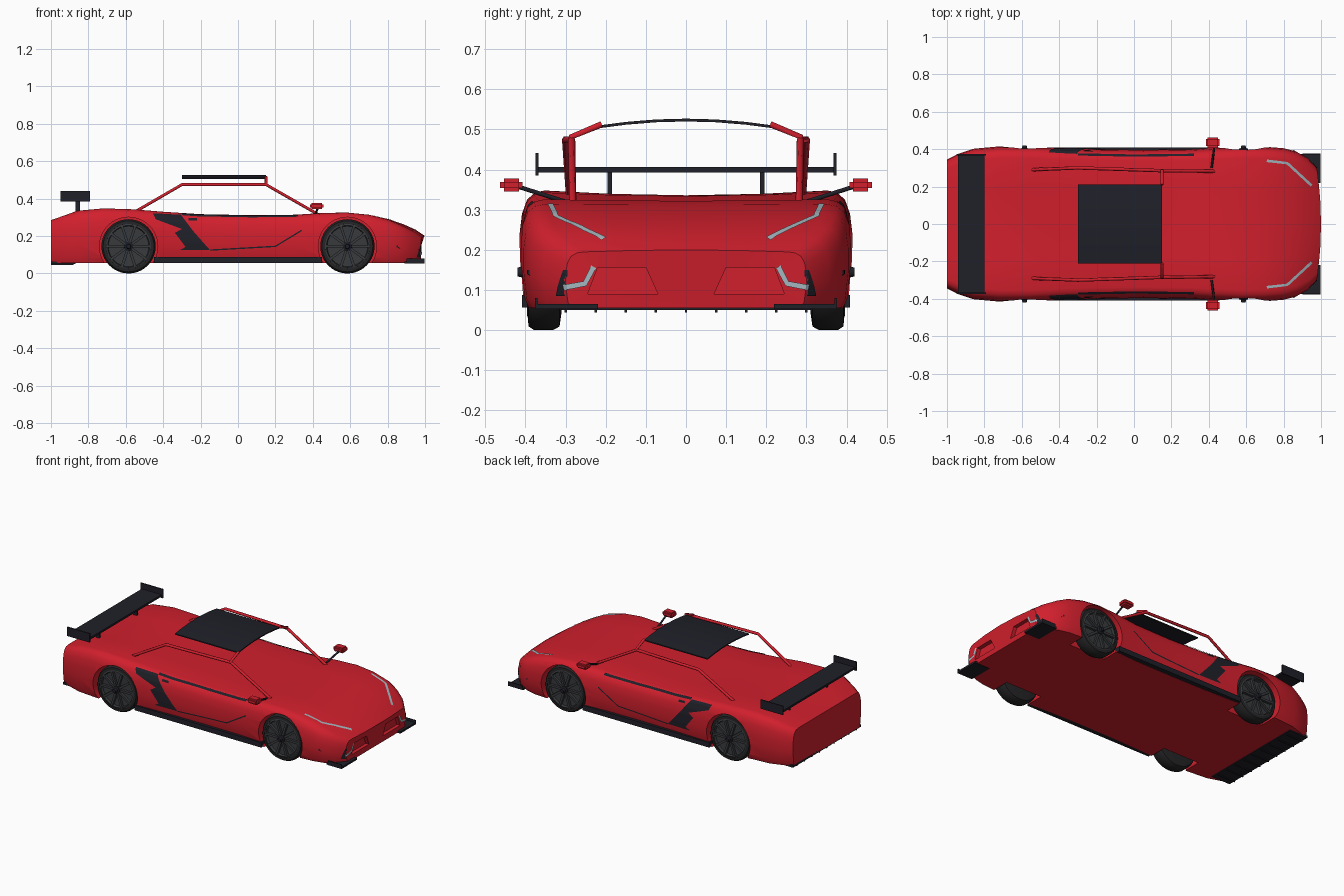
import bpy, bmesh, math
from mathutils import Vector, Matrix
from mathutils.bvhtree import BVHTree

if "Cube" in bpy.data.objects:
    bpy.data.objects.remove(bpy.data.objects["Cube"])


def material(name, rgb):
    m = bpy.data.materials.new(name)
    m.use_nodes = True
    m.diffuse_color = (*rgb, 1)
    m.node_tree.nodes["Principled BSDF"].inputs["Base Color"].default_value = (*rgb, 1)
    return m


RED = material("red paint", (0.64, 0.014, 0.026))
BLACK = material("black trim", (0.014, 0.014, 0.022))
RUBBER = material("tyre rubber", (0.018, 0.018, 0.02))
GREY = material("wheel grey", (0.04, 0.042, 0.046))
LAMP = material("lamp glass", (0.38, 0.48, 0.53))


def finish(name, bm, mat, smooth=None):
    bmesh.ops.recalc_face_normals(bm, faces=bm.faces)
    mesh = bpy.data.meshes.new(name)
    bm.to_mesh(mesh)
    bm.free()
    ob = bpy.data.objects.new(name, mesh)
    bpy.context.collection.objects.link(ob)
    mesh.materials.append(mat)
    if smooth:
        smooth_shade(ob, smooth)
    return ob


def smooth_shade(ob, angle):
    bpy.ops.object.select_all(action="DESELECT")
    ob.select_set(True)
    bpy.context.view_layer.objects.active = ob
    bpy.ops.object.shade_smooth_by_angle(angle=math.radians(angle))


def loft(name, sections, mat, smooth=None):
    """Skin closed loops of points and cap both ends."""
    bm = bmesh.new()
    loops = [[bm.verts.new(p) for p in s] for s in sections]
    n = len(loops[0])
    for a, b in zip(loops, loops[1:]):
        for i in range(n):
            j = (i + 1) % n
            bm.faces.new((a[i], a[j], b[j], b[i]))
    bm.faces.new(loops[0])
    bm.faces.new(loops[-1])
    return finish(name, bm, mat, smooth)


def box(name, lo, hi, mat, bevel=0):
    lo, hi = Vector(lo), Vector(hi)
    bm = bmesh.new()
    bmesh.ops.create_cube(bm, size=1)
    bmesh.ops.scale(bm, vec=hi - lo, verts=bm.verts)
    bmesh.ops.translate(bm, vec=(lo + hi) / 2, verts=bm.verts)
    if bevel:
        bmesh.ops.bevel(bm, geom=bm.edges[:], offset=bevel, segments=2, affect="EDGES")
    return finish(name, bm, mat, 40 if bevel else None)


def tube(name, points, radius, mat):
    cu = bpy.data.curves.new(name, "CURVE")
    cu.dimensions = "3D"
    cu.bevel_depth, cu.bevel_resolution, cu.use_fill_caps = radius, 1, True
    sp = cu.splines.new("POLY")
    sp.points.add(len(points) - 1)
    for p, co in zip(sp.points, points):
        p.co = (*co, 1)
    cu.materials.append(mat)
    bpy.context.collection.objects.link(bpy.data.objects.new(name, cu))


# Body: x, half width, edge height, centre height
stations = [(-1, .345, .285, .285), (-.94, .375, .306, .304), (-.86, .402, .335, .326),
            (-.72, .415, .348, .336), (-.56, .415, .343, .334), (-.4, .406, .33, .324),
            (-.2, .399, .317, .314), (.05, .396, .312, .312), (.3, .399, .314, .314),
            (.45, .409, .323, .32), (.58, .415, .326, .322), (.7, .413, .314, .312),
            (.8, .405, .29, .292), (.88, .388, .26, .265), (.95, .355, .228, .234),
            (1, .3, .195, .2)]
# Half section: height fraction, width fraction
profile = [(0, .95), (.1, .98), (.4, 1), (.62, 1), (.8, .985), (.92, .955), (.98, .91), (1, .85)]
FLOOR = .055


def body_section(x, w, edge, mid):
    half = [(w * k, FLOOR + f * (edge - FLOOR)) for f, k in profile]
    half.append((w * .45, mid * .7 + edge * .3))
    ring = half + [(0, mid)] + [(-y, z) for y, z in reversed(half)]
    bend = max(0, (x - .8) / .2) * .25
    return [(x - bend * y * y, y, z) for y, z in ring]


body = loft("body", [body_section(*s) for s in stations], RED)
surface = BVHTree.FromObject(body, bpy.context.evaluated_depsgraph_get())

# Recess cutters for wheel wells and nose intakes
WHEEL_X, WHEEL_Z = .585, .145


def ring(r, x, y, z, n=40):
    return [(x + r * math.cos(i * math.tau / n), y, z + r * math.sin(i * math.tau / n)) for i in range(n)]


cutters = []
for s in (1, -1):
    for x in (WHEEL_X, -WHEEL_X):
        cutters.append(loft("well_cutter", [ring(.156, x, s * y, WHEEL_Z) for y in (.28, .5)], RED))
    shape = [(.07, .09), (.1, .156), (.22, .156), (.245, .09)]
    cutters.append(loft("intake_cutter", [[(x, s * y, z) for y, z in shape] for x in (.955, 1.1)], RED))
bpy.context.view_layer.objects.active = body
for c in cutters:
    mod = body.modifiers.new("cut", "BOOLEAN")
    mod.operation, mod.solver, mod.object = "DIFFERENCE", "EXACT", c
    bpy.ops.object.modifier_apply(modifier=mod.name)
    bpy.data.objects.remove(c)
smooth_shade(body, 32)


# Thin plates laid on the body, on both sides of the car
def ribbon(points, width):
    pts = [Vector(p) for p in points]
    left, right = [], []
    for i, p in enumerate(pts):
        d = (pts[min(i + 1, len(pts) - 1)] - pts[max(i - 1, 0)]).normalized()
        n = Vector((-d.y, d.x)) * width / 2
        left.append(p + n)
        right.append(p - n)
    return left + right[::-1]


def plate(name, outline, mat, facing):
    for s, side in ((1, "left"), (-1, "right")):
        bm = bmesh.new()
        bm.faces.new([bm.verts.new((a, b, 0)) for a, b in outline])
        bmesh.ops.triangulate(bm, faces=bm.faces[:])
        bmesh.ops.subdivide_edges(bm, edges=bm.edges[:], cuts=7, use_grid_fill=True)
        for v in bm.verts:
            a, b = v.co.x, v.co.y
            start, ray = {"side": ((a, s * 2, b), (0, -s, 0)),
                          "top": ((a, s * b, 2), (0, 0, -1)),
                          "nose": ((2, s * a, b), (-1, 0, 0))}[facing]
            ray = Vector(ray)
            hit = surface.ray_cast(Vector(start), ray)[0]
            if hit is None:
                hit = surface.find_nearest(Vector(start) + ray * 1.1)[0]
            v.co = hit - ray * .004
        finish(side + "_" + name, bm, mat)


plate("side_vent", [(-.455, .322), (-.305, .314), (-.24, .227), (-.15, .125), (-.31, .125),
                    (-.28, .142), (-.337, .217), (-.3, .238), (-.44, .29)], BLACK, "side")
plate("door_seam", ribbon([(-.15, .125), (.2, .145), (.34, .23)], .007), BLACK, "side")
plate("door_handle", ribbon([(-.265, .291), (-.22, .289)], .013), BLACK, "side")
plate("window_sill", ribbon([(-.3, .372), (0, .366), (.32, .37)], .012), BLACK, "top")
plate("headlight", ribbon([(.71, .338), (.82, .325), (.95, .205)], .014), LAMP, "top")
plate("fog_lamp", ribbon([(.23, .158), (.252, .116), (.305, .106)], .014), LAMP, "nose")
plate("nose_vent", [(.955, .085), (.975, .15), (.99, .15), (.99, .085)], BLACK, "side")

# Roof panel, a shallow arch
arch = [(y / 20, .527 - .016 * (y / 4.2) ** 2) for y in (-4.2, -3, -1.5, 0, 1.5, 3, 4.2)]
loop = arch + [(y, z - .007) for y, z in reversed(arch)]
loft("roof", [[(x, y, z) for y, z in loop] for x in (-.3, .15)], BLACK, 30)

for s, side in ((1, "left"), (-1, "right")):
    # Cabin frame
    tube(side + "_cabin_rail", [(-.55, s * .29, .33), (-.3, s * .3, .475), (.15, s * .285, .475),
                                (.43, s * .282, .315)], .009, RED)
    tube(side + "_roof_strut", [(.15, s * .285, .475), (.15, s * .285, .482), (.15, s * .21, .513)], .009, RED)
    # Mirror
    tube(side + "_mirror_arm", [(.415, s * .3, .32), (.43, s * .42, .358)], .006, BLACK)
    box(side + "_mirror", (.385, s * .435 - .028, .345), (.458, s * .435 + .028, .378), RED, .009)
    # Skirt and front splitter
    box(side + "_skirt", (-.45, s * .39 - .018, .056), (.45, s * .39 + .018, .088), BLACK)
    box(side + "_splitter", (.89, s * .297 - .078, .053), (.998, s * .297 + .078, .065), BLACK)
    box(side + "_splitter_fin", (.9, s * .373 - .003, .053), (.998, s * .373 + .003, .08), BLACK)
    # Wing ends and stands
    box(side + "_wing_end", (-.95, s * .371 - .004, .385), (-.79, s * .371 + .004, .442), BLACK)
    box(side + "_wing_stand", (-.87, s * .19 - .006, .31), (-.845, s * .19 + .006, .4), BLACK)

    # Wheels: tyre, dished rim, spokes and hub
    for x, end in ((WHEEL_X, "front"), (-WHEEL_X, "rear")):
        tag = side + "_" + end
        tyre = [(.1, .31), (.136, .315), (.145, .332), (.145, .378), (.136, .392), (.12, .394), (.118, .37)]
        loft(tag + "_tyre", [ring(r, x, s * y, WHEEL_Z) for r, y in tyre], RUBBER, 35)
        rim = [(.118, .36), (.12, .392), (.112, .395), (.108, .38), (.06, .378)]
        loft(tag + "_rim", [ring(r, x, s * y, WHEEL_Z) for r, y in rim], GREY, 35)
        hub = [(.026, .37), (.024, .402), (.014, .406), (.011, .42)]
        loft(tag + "_hub", [ring(r, x, s * y, WHEEL_Z, 16) for r, y in hub], BLACK, 35)
        bm = bmesh.new()
        for i in range(10):
            place = (Matrix.Translation((x, s * .388, WHEEL_Z)) @ Matrix.Rotation(i * math.tau / 10, 4, "Y")
                     @ Matrix.Translation((.065, 0, 0)) @ Matrix.Diagonal((.095, .016, .014, 1)))
            bmesh.ops.create_cube(bm, size=1, matrix=place)
        finish(tag + "_spokes", bm, GREY)

# Rear wing blade and diffuser
box("wing_blade", (-.94, -.37, .393), (-.8, .37, .406), BLACK)
box("diffuser", (-1, -.345, .05), (-.87, .345, .064), BLACK)
for i in range(-4, 5):
    box("diffuser_fin", (-1, i * .075 - .003, .044), (-.88, i * .075 + .003, .056), BLACK)
